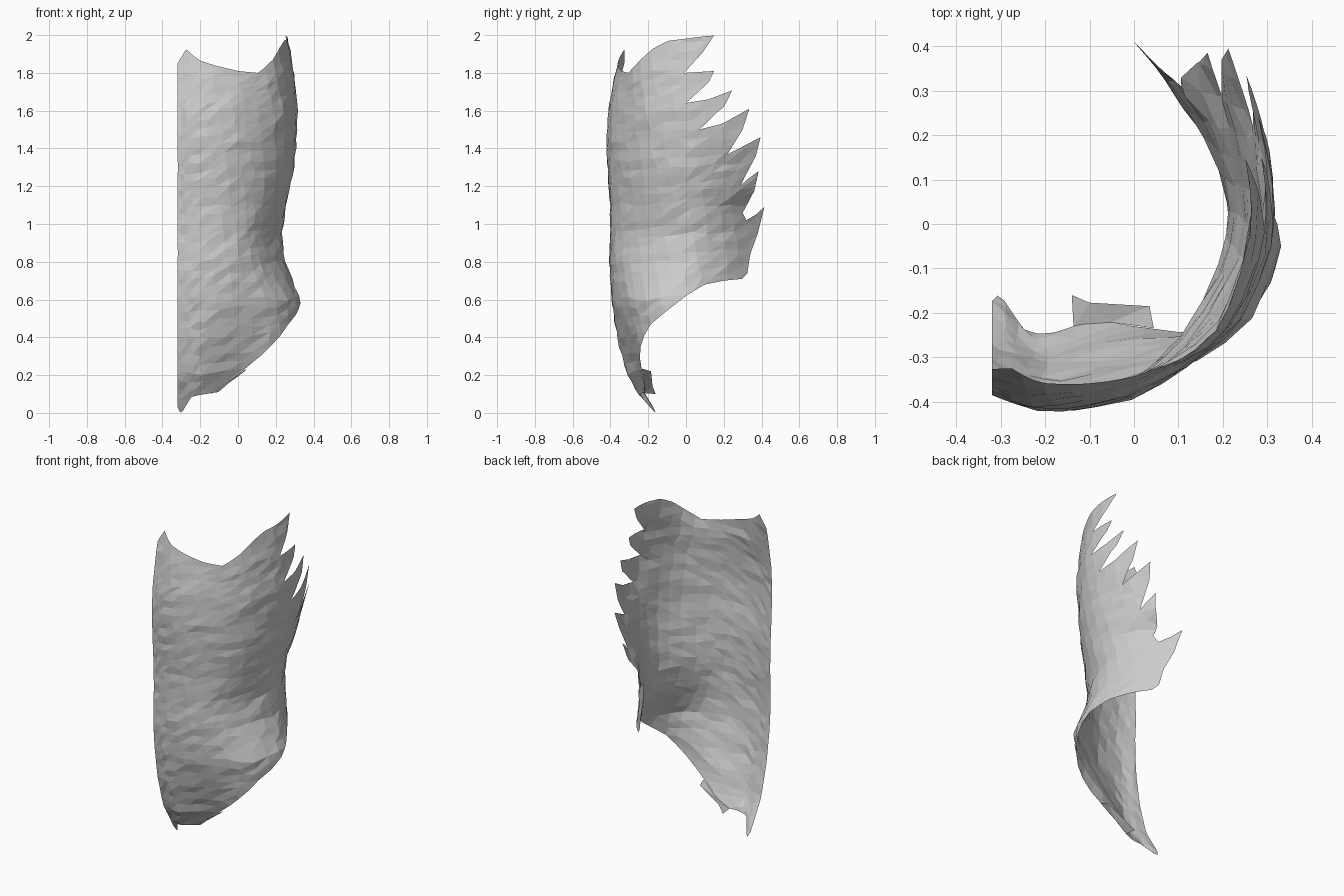
import bpy, bmesh, random
from mathutils import Vector

if "Cube" in bpy.data.objects:
    bpy.data.objects.remove(bpy.data.objects["Cube"])

random.seed(4)

# Cross-section profile by height: z, front y, side x, rear side x, back end x
ROWS = [(0, -.19, .30, .20, 0), (.1, -.25, .30, .20, 0), (.2, -.31, .31, .20, 0),
        (.4, -.365, .325, .21, 0), (.6, -.395, .333, .22, 0), (.7, -.402, .29, .20, 0),
        (.8, -.405, .25, .185, 0), (.95, -.40, .23, .18, -.01), (1.09, -.402, .255, .20, -.01),
        (1.18, -.407, .272, .235, .11), (1.3, -.415, .295, .26, .155),
        (1.45, -.42, .305, .29, .20),
        (1.6, -.41, .314, .298, .22), (1.8, -.375, .292, .28, .22), (2.01, -.32, .255, .24, .2)]
STEP = .22   # flat width of one cross-section span


def row_at(z):
    z = min(max(z, 0), 2.0)
    for a, b in zip(ROWS, ROWS[1:]):
        if z <= b[0]:
            f = (z - a[0]) / (b[0] - a[0])
            return [p + (q - p) * f for p, q in zip(a, b)][1:]


def wrap(t, z):
    """Bend a flat point (t along the body, z up) onto the torso curve."""
    yf, xm, xb, xc = row_at(z)
    low = min(max((.6 - z) / .4, 0), 1)
    pts = [(-.32, yf + .035), (-.2, yf), (0, yf + .03 + .05 * low),
           (xm - .095, -.24 + .05 * low), (xm, -.02), (xb, .2), (xc, .42)]
    pts = [Vector(p) for p in pts]
    pts = [pts[0] * 2 - pts[1]] + pts + [pts[-1] * 2 - pts[-2]]
    u = min(max(t / STEP, 0), 6)
    i = min(int(u), 5)
    f = u - i
    a, b, c, d = pts[i:i + 4]
    p = .5 * (2 * b + (c - a) * f + (2 * a - 5 * b + 4 * c - d) * f * f
              + (3 * b - a - 3 * c + d) * f ** 3)
    return Vector((p.x, p.y, z))


def front(x, z):
    xs = [-.32, -.2, 0, .2]
    for i in range(3):
        if x <= xs[i + 1]:
            return ((i + (x - xs[i]) / (xs[i + 1] - xs[i])) * STEP, z)


def side(y, z):
    return (4 * STEP + y + .02, z)


# Flat outline: top edge, serrated back edge, slanted lower edge
top = [(-.32, 1.85), (-.295, 1.89), (-.27, 1.925), (-.2, 1.865), (-.1, 1.835), (0, 1.81), (.1, 1.80)]
teeth = [(-.24, 1.87), (-.16, 1.93), (-.09, 1.97), (.03, 1.985), (.15, 2.0),
         (.09, 1.91), (-.01, 1.80), (.07, 1.805), (.15, 1.81), (.12, 1.75), (0, 1.64),
         (.12, 1.66), (.25, 1.71), (.2, 1.62), (.07, 1.5), (.19, 1.53), (.335, 1.61),
         (.3, 1.5), (.22, 1.37), (.3, 1.41), (.395, 1.46), (.37, 1.36), (.285, 1.2),
         (.33, 1.24), (.385, 1.28), (.36, 1.17), (.3, 1.06), (.32, 1.02), (.37, 1.05),
         (.415, 1.09), (.38, .95), (.34, .84), (.325, .74), (.3, .71),
         (.2, .70), (.1, .68), (0, .62), (-.1, .54), (-.2, .46)]
lower = [(.1, .3), (0, .2), (-.1, .11), (-.24, .085), (-.29, .01), (-.305, 0), (-.32, .03)]
outline = ([front(*p) for p in top] + [side(*p) for p in teeth] + [front(*p) for p in lower])

# Muscle sheet: fill the outline and slice it along and across the fibres
bm = bmesh.new()
bm.faces.new([bm.verts.new((t, z, 0)) for t, z in outline])


def slice_sheet(normal, lo, hi, gap):
    n = Vector(normal).normalized()
    d = lo
    while d < hi:
        bmesh.ops.bisect_plane(bm, geom=bm.verts[:] + bm.edges[:] + bm.faces[:],
                               dist=1e-5, plane_co=n * d, plane_no=n)
        d += gap * random.uniform(.85, 1.15)


slice_sheet((-.6, .8, 0), -.8, 2.0, .04)
slice_sheet((1, .15, 0), 0, 1.8, .07)
bmesh.ops.remove_doubles(bm, verts=bm.verts, dist=.008)
bmesh.ops.triangulate(bm, faces=bm.faces)
rim_flat = [v.co.copy() for v in bm.verts if v.is_boundary]
inner = bm.copy()


def bend(b, depth):
    """Wrap a layer; depth pushes it inward, fading to zero at the rim."""
    for v in b.verts:
        t, z = v.co.x, v.co.y
        gap = min((v.co - r).length for r in rim_flat)
        if gap > .02:
            t += random.uniform(-.01, .01)
            z += random.uniform(-.008, .008)
        p = wrap(t, z)
        n = wrap(t + .01, z) - wrap(t - .01, z)
        n = Vector((n.y, -n.x, 0)).normalized()
        thick = depth * min(gap / .1, 1) * (.3 + .7 * min(max(t / .6, 0), 1))
        if gap > .02:
            thick += random.uniform(-.004, .004)
        v.co = p - n * thick


def add_object(name, b, outward):
    # turn the layer's faces outward or inward
    s = sum(f.normal.xy.dot(f.calc_center_median().xy) for f in b.faces)
    if (s > 0) != outward:
        bmesh.ops.reverse_faces(b, faces=b.faces)
    me = bpy.data.meshes.new(name)
    b.to_mesh(me)
    b.free()
    ob = bpy.data.objects.new(name, me)
    bpy.context.collection.objects.link(ob)


# Outer and inner skins of the thin sheet share the same rim
for name, layer, depth in (("outer_muscle_sheet", bm, 0), ("inner_muscle_sheet", inner, .022)):
    bend(layer, depth)
    bmesh.ops.recalc_face_normals(layer, faces=layer.faces)
    layer.normal_update()
    add_object(name, layer, depth == 0)

# Small flap folded inward along the lower edge
bm = bmesh.new()
rim = [wrap(*front(x, z)) for x, z in [(-.13, .105), (-.05, .155), (.04, .235)]]
tips = [Vector(p) for p in [(-.14, -.16, .1), (-.1, -.177, .14), (.035, -.185, .22)]]
a = [bm.verts.new(p) for p in rim]
b = [bm.verts.new(p) for p in tips]
for i in range(2):
    bm.faces.new((a[i], a[i + 1], b[i + 1], b[i]))
bmesh.ops.triangulate(bm, faces=bm.faces)
bm.normal_update()
add_object("lower_flap", bm, True)
